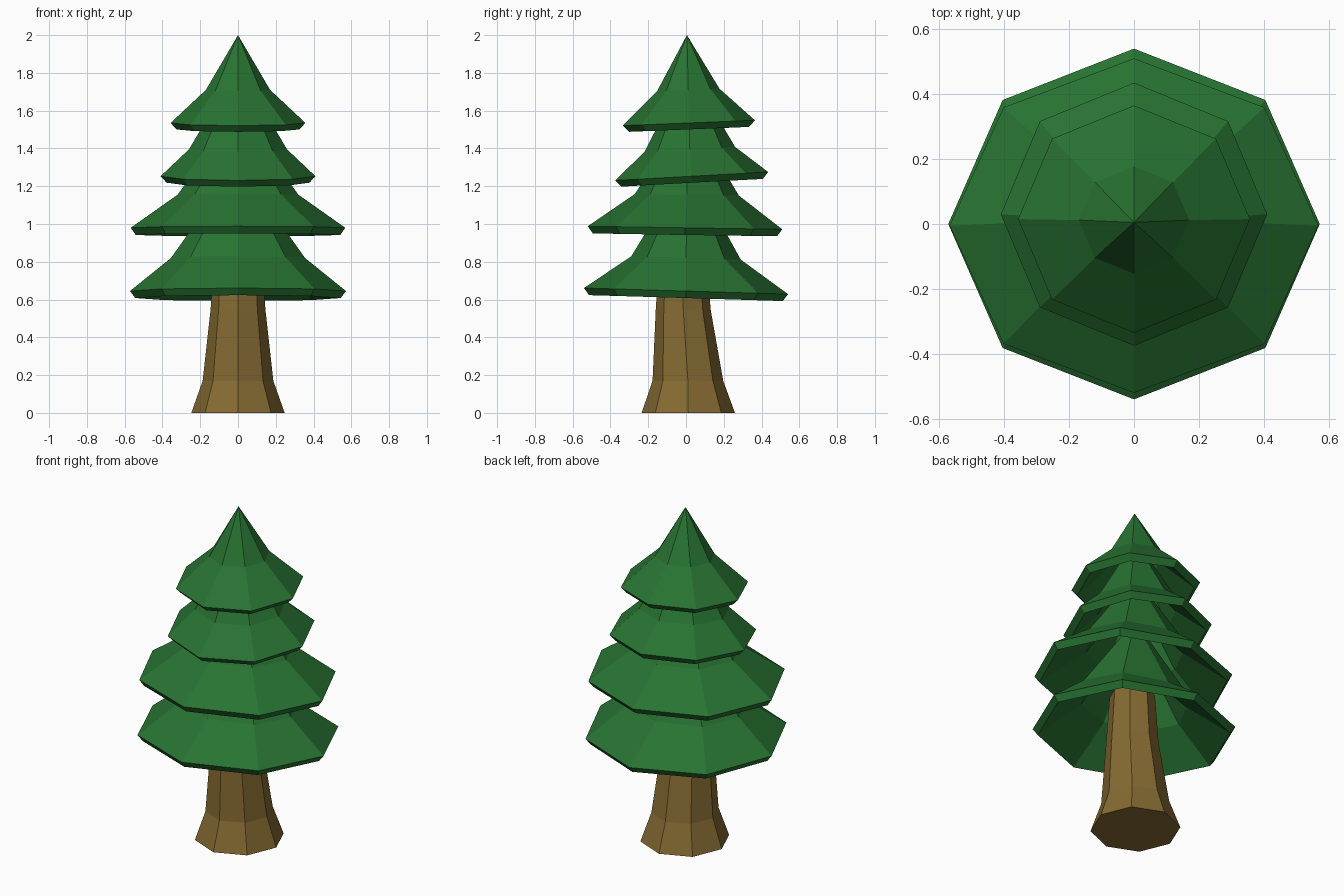
import bpy, bmesh, math

if "Cube" in bpy.data.objects:
    bpy.data.objects.remove(bpy.data.objects["Cube"])


def material(name, rgb):
    m = bpy.data.materials.new(name)
    m.diffuse_color = (*rgb, 1)
    m.use_nodes = True
    m.node_tree.nodes["Principled BSDF"].inputs["Base Color"].default_value = m.diffuse_color
    return m


GREEN = material("needle green", (0.021, 0.171, 0.032))
BROWN = material("bark brown", (0.235, 0.145, 0.032))


def ring(bm, rx, ry, cy, z, tilt=0.0):
    """Eight-sided ring, optionally leaning along y."""
    out = []
    for i in range(8):
        a = math.tau * i / 8
        y = ry * math.sin(a)
        out.append(bm.verts.new((rx * math.cos(a), cy + y, z + tilt * y)))
    return out


def bridge(bm, lower, upper):
    for i in range(8):
        j = (i + 1) % 8
        bm.faces.new((lower[i], lower[j], upper[j], upper[i]))


def finish(bm, name, mat):
    mesh = bpy.data.meshes.new(name)
    bm.to_mesh(mesh)
    bm.free()
    mesh.materials.append(mat)
    obj = bpy.data.objects.new(name, mesh)
    bpy.context.collection.objects.link(obj)
    return obj


# Trunk: flared foot, tapering up into the lowest branches
bm = bmesh.new()
levels = [(0.247, 0.012, 0.0), (0.187, 0.01, 0.17),
          (0.145, -0.015, 0.55), (0.125, -0.015, 0.85)]
rings = [ring(bm, r, r, cy, z) for r, cy, z in levels]
for lo, hi in zip(rings, rings[1:]):
    bridge(bm, lo, hi)
bm.faces.new(rings[0][::-1])
bm.faces.new(rings[-1])
finish(bm, "trunk", BROWN)


# Branch tiers: hollow two-slope cones with a slight lean
def tier(name, rim, kink, apex, tilt):
    bm = bmesh.new()
    lo = ring(bm, *rim, tilt)
    hi = ring(bm, *kink, tilt)
    bridge(bm, lo, hi)
    tip = bm.verts.new((0, *apex))
    for i in range(8):
        bm.faces.new((hi[i], hi[(i + 1) % 8], tip))
    obj = finish(bm, name, GREEN)
    mod = obj.modifiers.new("thickness", "SOLIDIFY")
    mod.thickness = 0.045
    mod.offset = -1
    mod.use_even_offset = True


# rim and kink: x radius, y radius, y centre, height; apex: y, height
tier("branches_bottom", (0.572, 0.54, 0.0, 0.645), (0.355, 0.29, 0.0, 0.82), (0.01, 1.32), -0.03)
tier("branches_lower", (0.568, 0.515, -0.005, 0.98), (0.32, 0.275, 0.005, 1.155), (0.01, 1.60), -0.016)
tier("branches_upper", (0.41, 0.405, 0.03, 1.253), (0.26, 0.24, 0.02, 1.395), (0.01, 1.83), 0.055)
tier("branches_top", (0.357, 0.35, 0.015, 1.535), (0.17, 0.165, 0.012, 1.71), (0.005, 2.0), 0.04)
